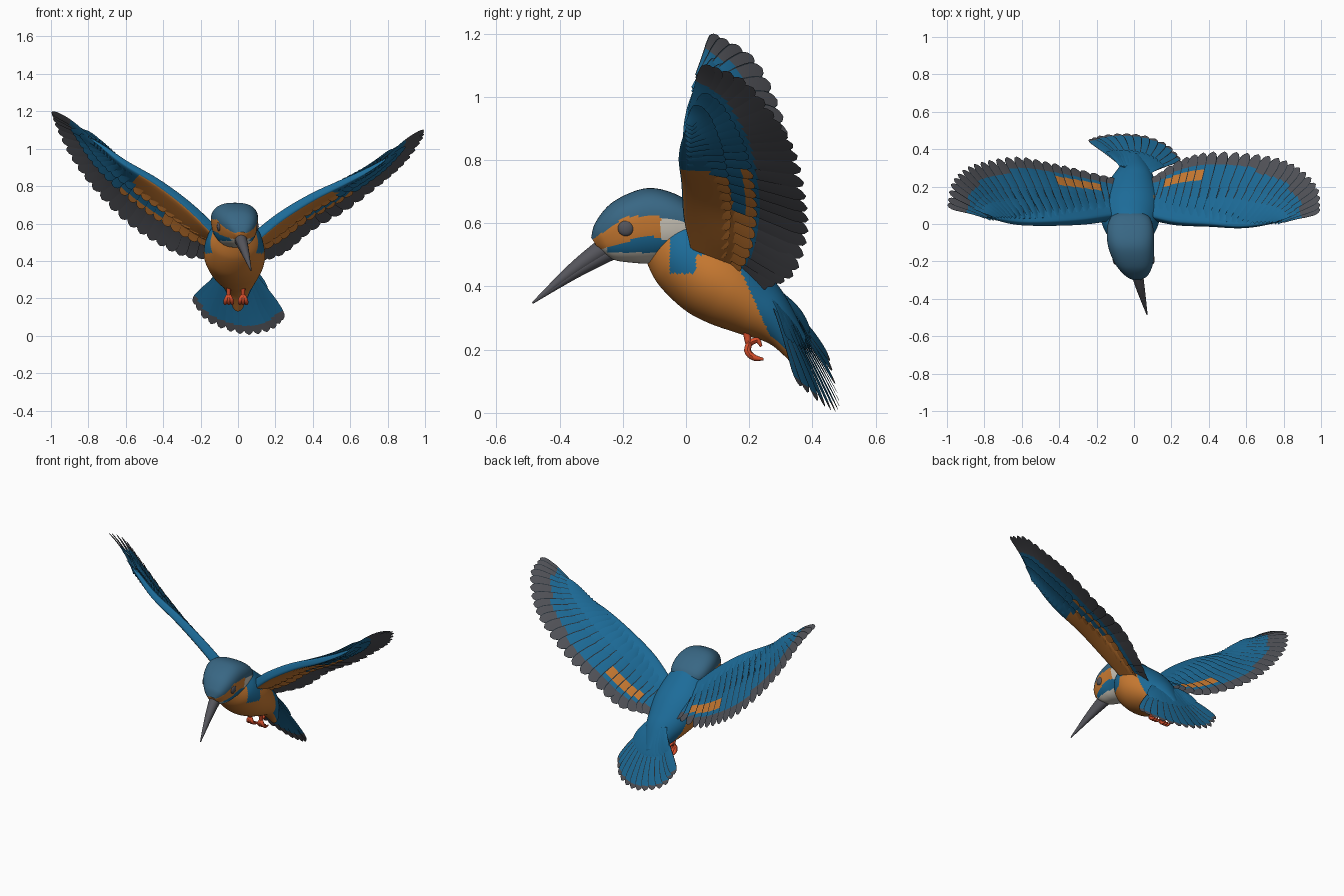
import bpy, bmesh, math
from mathutils import Vector

if "Cube" in bpy.data.objects:
    bpy.data.objects.remove(bpy.data.objects["Cube"])

# Colours
COLOURS = [("plumage_blue", (0.012, 0.15, 0.32)), ("crown_blue", (0.04, 0.135, 0.23)),
           ("breast_orange", (0.60, 0.20, 0.032)), ("feather_grey", (0.085, 0.087, 0.1)),
           ("throat_white", (0.62, 0.58, 0.5)), ("beak_grey", (0.09, 0.09, 0.105)),
           ("foot_red", (0.7, 0.08, 0.025)), ("edge_dark", (0.02, 0.03, 0.04))]
BLUE, CROWN, ORANGE, GREY, WHITE, BEAK, RED, DARK = range(len(COLOURS))
MATS = []
for name, rgb in COLOURS:
    m = bpy.data.materials.new(name)
    m.use_nodes = True
    m.diffuse_color = (*rgb, 1)
    bsdf = m.node_tree.nodes["Principled BSDF"]
    bsdf.inputs["Base Color"].default_value = (*rgb, 1)
    bsdf.inputs["Roughness"].default_value = 0.7
    MATS.append(m)


def spline(pts, t):
    """Smooth curve through points, t from 0 to 1; works for any point size."""
    n = len(pts) - 1
    x = min(max(t, 0), 1) * n
    i = min(int(x), n - 1)
    f = x - i
    a, b, c, d = (Vector(pts[min(max(k, 0), n)]) for k in range(i - 1, i + 3))
    return b + (c - a) * (f / 2) + (a * 2 - b * 5 + c * 4 - d) * (f * f / 2) \
        + (b * 3 - a - c * 3 + d) * (f ** 3 / 2)


def loft(bm, rings, paint):
    """Skin closed rings; paint(row, column, centre) gives the colour."""
    rows = [[bm.verts.new(p) for p in r] for r in rings]
    k = len(rows[0])
    for i in range(len(rows) - 1):
        for j in range(k):
            q = (j + 1) % k
            f = bm.faces.new((rows[i][j], rows[i][q], rows[i + 1][q], rows[i + 1][j]))
            f.material_index = paint(i, j, f.calc_center_median())
    for i in (0, len(rows) - 1):
        bm.faces.new(rows[i]).material_index = paint(i, 0, Vector(rings[i][0]))


def finish(bm, name):
    bmesh.ops.recalc_face_normals(bm, faces=bm.faces)
    me = bpy.data.meshes.new(name)
    bm.to_mesh(me)
    bm.free()
    for m in MATS:
        me.materials.append(m)
    ob = bpy.data.objects.new(name, me)
    bpy.context.collection.objects.link(ob)
    bpy.ops.object.select_all(action="DESELECT")
    ob.select_set(True)
    bpy.context.view_layer.objects.active = ob
    bpy.ops.object.shade_smooth_by_angle(angle=math.radians(45))


def trunk(name, sections, square, flare, paint, rows=100, cols=96):
    """Loft oval sections: upper y z, lower y z, half width, centre x."""
    bm = bmesh.new()
    rings = []
    for i in range(rows + 1):
        uy, uz, ly, lz, w, cx = spline(sections, i / rows)
        ring = []
        for j in range(cols):
            a = 2 * math.pi * j / cols
            s, c = (math.copysign(abs(v) ** square, v) for v in (math.sin(a), math.cos(a)))
            ring.append(Vector((cx + w * c * (1 + flare * s), (uy + ly + (uy - ly) * s) / 2,
                                (uz + lz + (uz - lz) * s) / 2)))
        rings.append(ring)
    loft(bm, rings, lambda i, j, c: paint(c, math.sin(2 * math.pi * (j + .5) / cols)))
    finish(bm, name)


def tube(bm, pts, radii, colour, steps=12, sides=12):
    rings = []
    for i in range(steps + 1):
        t = i / steps
        p = spline(pts, t)
        d = (spline(pts, t + .02) - spline(pts, t - .02)).normalized()
        u = d.cross(Vector((1, 0, 0.01))).normalized()
        v = d.cross(u)
        r = spline([(x, 0) for x in radii], t)[0]
        rings.append([p + (u * math.cos(a) + v * math.sin(a)) * r
                      for a in (2 * math.pi * k / sides for k in range(sides))])
    loft(bm, rings, lambda i, j, c: colour)


def feather(bm, base, tip, up, width, top, under, bend=0.0, tilt=0.12, edge=True):
    """Round-ended blade; top(t) and under(t) give colours along its length."""
    axis = tip - base
    side = axis.cross(up).normalized()
    up = side.cross(axis).normalized()
    side = (side + up * tilt).normalized()
    rows = 12
    rings = []
    for i in range(rows + 1):
        t = 1 - (1 - i / rows) ** 1.4
        w = width * (0.6 + 0.4 * min(1, t * 1.6))
        if t > .8:
            w *= max(.06, math.sqrt(max(0, 1 - ((t - .8) / .2) ** 2)))
        p = base + axis * t + up * bend * math.sin(math.pi * t)
        th = 0.004 * (1.1 - t)
        rings.append([p - side * w, p - side * w * .86 + up * th * .3, p + up * th,
                      p + side * w * .86 + up * th * .3, p + side * w, p - up * th])

    def paint(i, j, c):
        t = 1 - (1 - (i + .5) / rows) ** 1.4
        if j > 3:
            return under(t)
        return DARK if edge and j in (0, 3) else top(t)
    loft(bm, rings, paint)


# Body: blue back and shoulder, orange flank and belly
def body_paint(c, s):
    line = 0.44 if c.y < 0.03 else 0.5 - 2.2 * max(0, c.y - 0.15)
    return BLUE if c.y > -0.05 and c.z > line and s > -0.7 else ORANGE


trunk("body", [(-.03, .65, -.13, .49, .09, -.02), (.05, .63, -.09, .41, .14, -.02),
               (.13, .57, -.01, .33, .163, -.02), (.2, .51, .07, .285, .155, -.015),
               (.27, .43, .17, .25, .125, -.01), (.32, .36, .27, .215, .085, 0),
               (.38, .24, .36, .13, .035, 0)], 1, 0, body_paint)


# Head: crown, lores, cheek band, ear patch, moustache stripe and throat
def head_paint(c, s):
    crown = 0.622 - 0.7 * max(0, -0.19 - c.y) - 0.25 * max(0, c.y + 0.09)
    cheek = 0.562 - 0.3 * abs(c.y + 0.12)
    if c.z > crown or c.y > 0.01:
        return CROWN
    if c.z > cheek:
        return ORANGE if c.y < -0.08 else WHITE
    return BLUE if c.z > 0.507 and c.y > -0.25 else WHITE


trunk("head", [(-.3, .555, -.275, .515, .03, .015), (-.285, .605, -.23, .485, .065, .012),
               (-.23, .668, -.17, .475, .1, 0), (-.13, .71, -.11, .473, .12, -.015),
               (-.04, .695, -.02, .485, .122, -.02), (.04, .645, .03, .5, .1, -.02),
               (.075, .59, .07, .54, .035, -.02)], .8, .14, head_paint)

# Eyes, set nearly flush
for name, x in (("left_eye", .098), ("right_eye", -.101)):
    bm = bmesh.new()
    bmesh.ops.create_uvsphere(bm, u_segments=20, v_segments=12, radius=.026)
    for v in bm.verts:
        v.co = Vector((x + v.co.x * .5, -.19 + v.co.y, .585 + v.co.z))
    for f in bm.faces:
        f.material_index = BEAK
    finish(bm, name)

# Beak: two mandibles meeting along a seam
for name, lift, size in (("upper_beak", .01, .036), ("lower_beak", -.012, .031)):
    bm = bmesh.new()
    tube(bm, [(.008, -.23, .53 + lift), (.036, -.35, .452 + lift * .6), (.07, -.485, .348)],
         [size, size * .62, .003], BEAK, 14, 16)
    finish(bm, name)

# Feet: short legs with curled toes
for name, x in (("left_foot", .027), ("right_foot", -.05)):
    bm = bmesh.new()
    tube(bm, [(x, .19, .27), (x, .195, .235), (x, .2, .215)], [.014, .011, .011], RED, 6, 8)
    for dx in (-.014, 0, .014):
        tube(bm, [(x, .2, .22), (x + dx, .195, .195), (x + dx * 1.3, .215, .175),
                  (x + dx * 1.3, .245, .17)], [.01, .011, .01, .004], RED, 10, 8)
    tube(bm, [(x, .2, .22), (x, .225, .23), (x, .238, .21)], [.01, .009, .004], RED, 8, 8)
    finish(bm, name)

# Tail: twisted fan of feathers with short coverts over its root
FAN = [(-.235, .455, .17), (-.17, .475, .08), (-.05, .485, .025), (.07, .47, .005),
       (.18, .425, .03), (.24, .36, .085)]
bm = bmesh.new()
for i in range(13):
    u = i / 12
    base = Vector((.13 * (u - .5), .32 - .04 * u, .34))
    tip = spline(FAN, u)
    up = (spline(FAN, u + .05) - spline(FAN, u - .05)).cross(tip - base).normalized()
    up *= math.copysign(1, up.y)
    feather(bm, base, tip, up, .034, lambda t: GREY if t > .9 else BLUE,
            lambda t: GREY if t > .88 else BLUE, .006)
    feather(bm, base + Vector((0, -.01, .03)), base.lerp(tip, .45) + up * .012, up, .026,
            lambda t: BLUE, lambda t: BLUE, .008, edge=False)
finish(bm, "tail")

# Wings: leading edge and trailing feather-tip curves
LEFT = ([(.08, .03, .52), (.22, 0, .635), (.4, -.01, .745), (.57, -.02, .825), (.72, 0, .9),
         (.86, .04, .99), (.97, .08, 1.085)],
        [(.12, .26, .4), (.25, .345, .44), (.4, .385, .56), (.6, .38, .68), (.78, .35, .82),
         (.9, .29, .93), (.985, .19, 1.05), (.995, .075, 1.1)])
RIGHT = ([(-.1, .03, .54), (-.25, .01, .69), (-.42, 0, .82), (-.6, 0, .925), (-.72, .02, 1.01),
          (-.86, .06, 1.1), (-.98, .1, 1.185)],
         [(-.12, .25, .42), (-.28, .29, .42), (-.45, .33, .5), (-.62, .36, .62),
          (-.78, .34, .79), (-.9, .3, .96), (-.975, .22, 1.12), (-.998, .1, 1.195)])


def wing(name, lead, trail):
    def at(u, f):
        return spline(lead, u - .28 * u * u).lerp(spline(trail, u), f)

    def normal(u):
        u = min(max(u, .05), .85)
        n = (at(u, .7) - at(u, .1)).cross(at(u + .05, .4) - at(u - .05, .4)).normalized()
        return n if n.z > 0 else -n

    # Flight feathers, with an orange patch above near the root
    bm = bmesh.new()
    count = 24
    tilt = .12 if lead[0][0] > 0 else -.12

    def flight_top(u, t):
        if .08 < u < .27 and .56 < t < .74:
            return ORANGE
        return GREY if t > .82 - .32 * u * u else BLUE

    for i in range(count):
        u = i / (count - 1)
        feather(bm, at(u, .15), at(u, 1), normal(u), .042 - .016 * u ** 3,
                lambda t: flight_top(u, t), lambda t: GREY if t > .55 else BLUE, .012, tilt)
    finish(bm, name + "_flight_feathers")

    # Underwing coverts: orange near the body, then blue with orange tips, then blue
    def long_under(u, t):
        return ORANGE if u < .3 or (u < .52 and t > .82) else BLUE

    def short_under(u, t):
        return ORANGE if u < .46 else BLUE

    def plain(u, t):
        return BLUE

    # Covert rows: start, end, lift, colour below
    bm = bmesh.new()
    for start, end, lift, below in ((.12, .6, .012, plain), (.06, .42, .019, plain),
                                    (.15, .6, -.01, long_under), (.08, .4, -.017, short_under)):
        for i in range(22):
            u = i / 21 * .93
            n = normal(u)
            feather(bm, at(u, start) + n * lift, at(u, end) + n * lift * .8, n, .034 - .012 * u,
                    lambda t: plain(u, t), lambda t: below(u, t), .006, tilt, lift == .012)
    finish(bm, name + "_coverts")

    # Arm: thick rounded leading edge, orange only underneath
    bm = bmesh.new()
    rings = []
    for i in range(31):
        u = i / 30 * .97
        n = normal(u)
        chord, thick = .5 - .28 * u, .036 * (1 - u) ** .7 + .005
        ring = []
        for k in range(20):
            a = 2 * math.pi * k / 20
            c = (1 - math.cos(a)) / 2
            ring.append(at(u, c * c * chord) + n * thick * math.sin(a) * (1 - .5 * c))
        rings.append(ring)
    loft(bm, rings, lambda i, j, c: ORANGE if 9 < j < 17 and i < 15 else BLUE)
    finish(bm, name + "_arm")


wing("left_wing", *LEFT)
wing("right_wing", *RIGHT)
